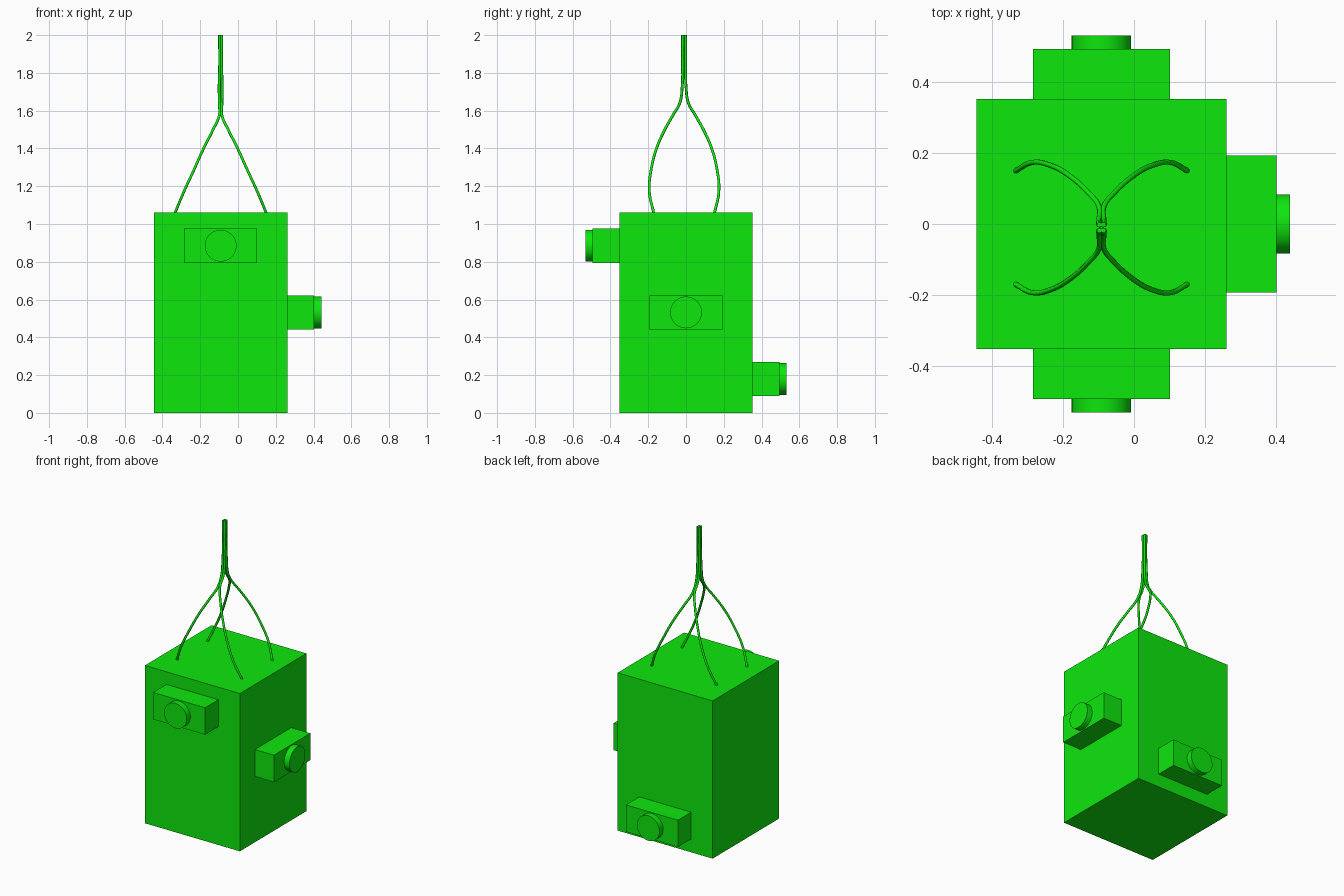
import bpy
from math import radians
from mathutils import Matrix, Vector

if "Cube" in bpy.data.objects:
    bpy.data.objects.remove(bpy.data.objects["Cube"])

CX = -0.092      # body centre in x
HALF = 0.353     # half width of the body

green = bpy.data.materials.new("green")
green.diffuse_color = (0.004, 0.8, 0.004, 1)
green.use_nodes = True
green.node_tree.nodes["Principled BSDF"].inputs["Base Color"].default_value = green.diffuse_color


def box(name, size, matrix):
    bpy.ops.mesh.primitive_cube_add(size=1)
    ob = bpy.context.object
    ob.name = name
    ob.data.transform(matrix @ Matrix.Diagonal((*size, 1)))
    ob.data.materials.append(green)
    return ob


# Main crate
box("body", (2 * HALF, 2 * HALF, 1.06), Matrix.Translation((CX, 0, 0.53)))


# Camera: a block with a round lens, built facing -y and turned to its side
def camera_unit(side, angle, z):
    turn = Matrix.Translation((CX, 0, z)) @ Matrix.Rotation(radians(angle), 4, 'Z')
    box(side + "_camera_block", (0.386, 0.141, 0.181),
        turn @ Matrix.Translation((0, -HALF - 0.0705, 0)))
    bpy.ops.mesh.primitive_cylinder_add(vertices=48, radius=0.084, depth=0.039)
    lens = bpy.context.object
    lens.name = side + "_camera_lens"
    lens.data.transform(turn @ Matrix.Translation((0, -HALF - 0.141 - 0.0195, 0))
                        @ Matrix.Rotation(radians(90), 4, 'X'))
    lens.data.materials.append(green)
    bpy.ops.object.shade_smooth_by_angle()


camera_unit("front", 0, 0.885)
camera_unit("right", 90, 0.532)
camera_unit("back", 180, 0.179)

# Four hanging ropes, mirrored about the shared strand axis
PATH = [(0.243, 0.160, 1.055), (0.195, 0.184, 1.17), (0.142, 0.175, 1.285),
        (0.090, 0.146, 1.40), (0.040, 0.102, 1.50), (0.007, 0.060, 1.575),
        (0.007, 0.023, 1.64), (0.008, 0.010, 1.73), (0.005, 0.008, 1.85),
        (0.006, 0.008, 2.0)]
for sx, sy, label in ((1, 1, "back_right"), (-1, 1, "back_left"),
                      (1, -1, "front_right"), (-1, -1, "front_left")):
    curve = bpy.data.curves.new(label + "_rope", 'CURVE')
    curve.dimensions = '3D'
    curve.bevel_depth = 0.0075
    curve.bevel_resolution = 2
    curve.resolution_u = 6
    curve.use_fill_caps = True
    spline = curve.splines.new('BEZIER')
    spline.bezier_points.add(len(PATH) - 1)
    for point, (x, y, z) in zip(spline.bezier_points, PATH):
        point.co = Vector((CX + sx * x, -0.01 + sy * y, z))
        point.handle_left_type = point.handle_right_type = 'AUTO'
    curve.materials.append(green)
    rope = bpy.data.objects.new(label + "_rope", curve)
    bpy.context.collection.objects.link(rope)
